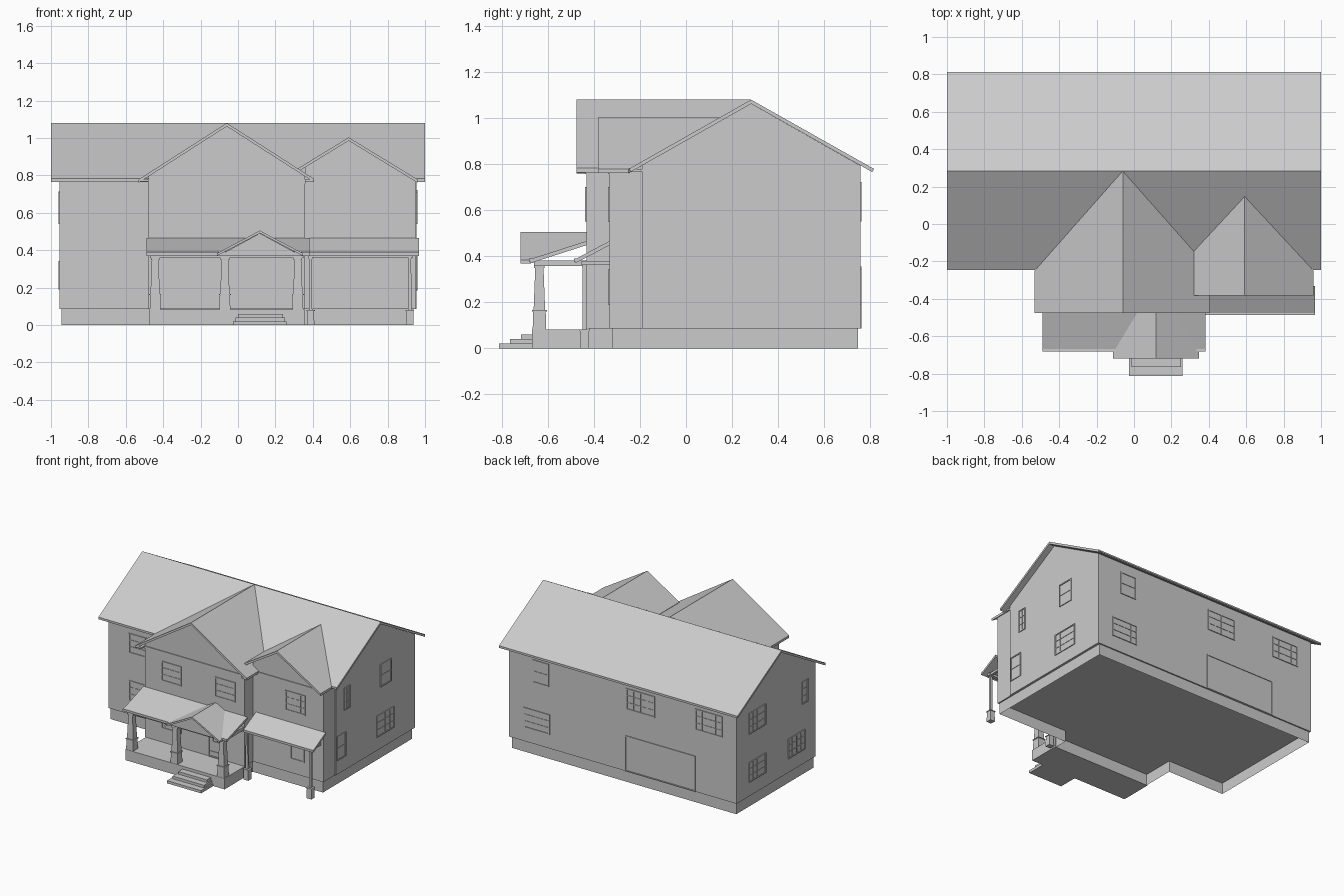
import bpy, bmesh
from mathutils import Vector

if "Cube" in bpy.data.objects:
    bpy.data.objects.remove(bpy.data.objects["Cube"])

grey = bpy.data.materials.new("plain grey")
grey.diffuse_color = (0.6, 0.6, 0.6, 1)
grey.use_nodes = True
grey.node_tree.nodes["Principled BSDF"].inputs["Base Color"].default_value = grey.diffuse_color


def finish(name, bm):
    bmesh.ops.recalc_face_normals(bm, faces=bm.faces)
    me = bpy.data.meshes.new(name)
    bm.to_mesh(me)
    bm.free()
    me.materials.append(grey)
    ob = bpy.data.objects.new(name, me)
    bpy.context.collection.objects.link(ob)
    return ob


def add_prism(bm, pts, offset, closed_start=True):
    """Sweep a polygon along an offset vector."""
    a = [bm.verts.new(p) for p in pts]
    b = [bm.verts.new(Vector(p) + Vector(offset)) for p in pts]
    n = len(a)
    if closed_start:
        bm.faces.new(a)
    bm.faces.new(b[::-1])
    for i in range(n):
        bm.faces.new((a[i], b[i], b[(i + 1) % n], a[(i + 1) % n]))


def prism(name, pts, offset, closed_start=True):
    bm = bmesh.new()
    add_prism(bm, pts, offset, closed_start)
    return finish(name, bm)


def add_box(bm, x0, x1, y0, y1, z0, z1):
    add_prism(bm, [(x0, y0, z0), (x1, y0, z0), (x1, y1, z0), (x0, y1, z0)], (0, 0, z1 - z0))


def boxes(name, *dims):
    bm = bmesh.new()
    for d in dims:
        add_box(bm, *d)
    return finish(name, bm)


# ---- main dimensions
X, YF, YB, FLOOR = 0.955, -0.19, 0.757, 0.085
RIDGE_Y, RIDGE_Z, EAVE_Z, T = 0.283, 1.08, 0.783, 0.018
SLOPE = (RIDGE_Z - EAVE_Z) / 0.525
CX0, CX1, CY = -0.478, 0.357, -0.432     # centre block
RX1, RY = 0.948, -0.332                  # right wing


def main_y(z):
    """Depth at which the front slope of the main roof reaches height z."""
    return RIDGE_Y - (RIDGE_Z - z) / SLOPE


# ---- foundation, open underneath
e = 0.01
prism("foundation", [(-X + e, YF + e, 0), (CX0 + e, YF + e, 0), (CX0 + e, CY + e, 0),
                     (CX1 - e, CY + e, 0), (CX1 - e, RY + e, 0), (RX1 - e, RY + e, 0),
                     (RX1 - e, YB - e, 0), (-X + e, YB - e, 0)], (0, 0, FLOOR), False)

# ---- wall blocks with their gable ends
zt = lambda y: RIDGE_Z - SLOPE * abs(y - RIDGE_Y) - T
prism("main_walls", [(-X, YF, FLOOR), (-X, YB, FLOOR), (-X, YB, zt(YB)),
                     (-X, RIDGE_Y, RIDGE_Z - T), (-X, YF, zt(YF))], (2 * X, 0, 0))


def gable_block(name, x0, x1, yf, xc, zr, slope):
    top = lambda x: zr - T - slope * abs(x - xc)
    prism(name, [(x0, yf, FLOOR), (x1, yf, FLOOR), (x1, yf, top(x1)), (xc, yf, zr - T),
                 (x0, yf, top(x0))], (0, YF - yf, 0))


CS, RS = 0.64, 0.61
gable_block("centre_walls", CX0, CX1, CY, -0.06, RIDGE_Z, CS)
gable_block("right_wing_walls", CX1, RX1, RY, 0.592, 1.003, RS)
boxes("frieze_boards", (CX0 - .004, CX1 + .004, CY - .006, CY, .757, .777),
      (CX1, RX1 + .004, RY - .006, RY, .757, .777))

# ---- roofs: each slope is a thin sheet with vertical edges
down = (0, 0, -T)
for side, y in (("front", -0.242), ("back", 0.81)):
    prism("main_roof_" + side, [(-1, RIDGE_Y, RIDGE_Z), (1, RIDGE_Y, RIDGE_Z),
                                (1, y, EAVE_Z), (-1, y, EAVE_Z)], down)
    boxes("eave_trim_" + side, (-1, 1, y - (.004 if side == "front" else -.0), y + .004, .772, EAVE_Z))


def gable_slope(name, xc, zr, xe, slope, yf):
    ze = zr - slope * abs(xe - xc)
    prism(name, [(xc, yf, zr), (xc, main_y(zr), zr), (xe, main_y(ze), ze), (xe, yf, ze)], down)


gable_slope("centre_roof_left", -0.06, RIDGE_Z, -0.532, CS, -0.476)
gable_slope("centre_roof_right", -0.06, RIDGE_Z, 0.405, CS, -0.476)
gable_slope("right_wing_roof_left", 0.592, 1.003, 0.322, RS, -0.382)
gable_slope("right_wing_roof_right", 0.592, 1.003, 0.96, RS, -0.382)
# small boxed cornices at the gable feet
boxes("cornice_returns", (-0.525, CX0, -0.47, YF, .766, .778), (CX1, .398, -0.47, RY, .766, .778),
      (RX1, .957, -0.376, YF, .766, .778))

# ---- porch floor and steps
boxes("porch_floor", (-0.475, CX1 - .002, -0.668, CY + .01, 0, 0.082))
boxes("porch_steps", *[(-.027 + .014 * i, .26 - .01 * i, -.813 + .048 * i, -.66, 0.02 * i, 0.02 * (i + 1))
                       for i in range(3)])


# ---- porch roofs
def shed(name, x0, x1, yf, yb):
    prism(name, [(x0, yf, .388), (x1, yf, .388), (x1, yb, .466), (x0, yb, .466)], down)
    boxes(name + "_gutter", (x0, x1, yf - .006, yf + .006, .374, .39))


shed("porch_roof", -0.49, 0.382, -0.675, CY)
shed("side_porch_roof", 0.382, 0.968, -0.48, RY)

EX, EZ, ES, EY = 0.117, 0.505, 0.53, -0.718
for side, s in (("left", -1), ("right", 1)):
    prism("entry_roof_" + side,
          [(EX, EY, EZ), (EX, CY, EZ), (EX + s * .074, CY, EZ - .074 * ES),
           (EX + s * .23, -.675, EZ - .23 * ES), (EX + s * .23, EY, EZ - .23 * ES)], (0, 0, -.014))
prism("entry_pediment", [(EX - .2, -.685, .382), (EX + .2, -.685, .382), (EX, -.685, .49)], (0, .03, 0))
boxes("porch_beams", (-.47, .35, -.66, -.62, .357, .382), (-.47, -.43, -.62, CY, .357, .382),
      (.315, .35, -.62, CY, .357, .382))
boxes("side_porch_beam", (.375, .935, -.455, -.43, .362, .38), (.912, .93, -.43, RY, .362, .38))


# ---- columns: pedestal, cap, tapered shaft, capital
def add_taper(bm, x, y, r0, r1, z0, z1):
    ring = [[bm.verts.new((x + sx * r, y + sy * r, z)) for sx, sy in ((-1, -1), (1, -1), (1, 1), (-1, 1))]
            for r, z in ((r0, z0), (r1, z1))]
    for r in ring:
        bm.faces.new(r)
    for i in range(4):
        j = (i + 1) % 4
        bm.faces.new((ring[0][i], ring[0][j], ring[1][j], ring[1][i]))


def column(name, x, y, z0, zp, rp, r0, r1, ztop):
    bm = bmesh.new()
    add_taper(bm, x, y, rp, rp * .95, z0, zp)
    add_taper(bm, x, y, rp * 1.12, rp * 1.12, zp, zp + .006)
    add_taper(bm, x, y, r0, r1, zp + .006, ztop - .012)
    add_taper(bm, x, y, r1 * 1.3, r1 * 1.3, ztop - .012, ztop)
    finish(name, bm)


for i, x in enumerate((-.443, -.07, .32)):
    column("porch_column_%d" % (i + 1), x, -.637, .08, .16, .029, .025, .018, .36)
for i, x in enumerate((.388, .918)):
    column("side_post_%d" % (i + 1), x, -.441, 0, .075, .02, .009, .008, .365)

# ---- windows and doors, placed on a wall by (u along wall, d outward, z)
WALLS = {
    "left_front": (lambda u, d: (u, YF - d)), "centre": (lambda u, d: (u, CY - d)),
    "wing": (lambda u, d: (u, RY - d)), "back": (lambda u, d: (u, YB + d)),
    "right": (lambda u, d: (X + d, u)), "left": (lambda u, d: (-X - d, u)),
}


def panel(bm, wall, u0, u1, z0, z1, d):
    (xa, ya), (xb, yb) = WALLS[wall](u0, -.002), WALLS[wall](u1, d)
    add_box(bm, min(xa, xb), max(xa, xb), min(ya, yb), max(ya, yb), z0, z1)


def window(name, wall, u0, u1, z0, z1, cols, rows):
    bm = bmesh.new()
    w, m = .008, .0025
    panel(bm, wall, u0 + w, u1 - w, z0 + w, z1 - w, .001)          # glass
    for a, b, c, d in ((u0, u0 + w, z0, z1), (u1 - w, u1, z0, z1),
                       (u0 + w, u1 - w, z0, z0 + w), (u0 + w, u1 - w, z1 - w, z1)):
        panel(bm, wall, a, b, c, d, .006)                           # frame
    for i in range(1, cols):
        u = u0 + (u1 - u0) * i / cols
        panel(bm, wall, u - m, u + m, z0 + w, z1 - w, .004)
    for i in range(1, rows):
        z = z0 + (z1 - z0) * i / rows
        panel(bm, wall, u0 + w, u1 - w, z - m, z + m, .0045)
    finish(name, bm)


UP, LOW = (.55, .70), (.19, .342)
for i, (wall, u0, u1, zz, c, r) in enumerate((
        ("left_front", -.78, -.6, UP, 4, 3), ("left_front", -.78, -.6, LOW, 4, 3),
        ("centre", -.34, -.172, UP, 4, 3), ("centre", -.34, -.172, LOW, 4, 3),
        ("centre", .112, .28, UP, 4, 3), ("wing", .63, .8, UP, 4, 3),
        ("wing", .675, .79, LOW, 1, 1),
        ("right", -.095, -.026, (.54, .71), 2, 3), ("right", .34, .47, (.55, .723), 1, 2),
        ("right", -.18, -.075, (.19, .375), 1, 2), ("right", .295, .505, (.185, .347), 4, 3),
        ("left", .41, .61, (.555, .715), 4, 3), ("left", .41, .61, LOW, 4, 3),
        ("left", -.06, .14, LOW, 4, 3), ("left", -.095, -.026, (.54, .71), 2, 3),
        ("back", -.835, -.61, (.555, .715), 4, 3), ("back", -.27, -.03, (.555, .715), 4, 3),
        ("back", .61, .83, LOW, 4, 3), ("back", .62, .755, (.55, .723), 1, 2))):
    window("window_%02d" % (i + 1), wall, u0, u1, *zz, c, r)

window("garage_door", "back", -.61, -.02, FLOOR, .355, 1, 1)
window("front_door", "centre", .055, .18, FLOOR, .345, 1, 1)
window("front_door_glass", "centre", .09, .165, .2, .325, 2, 1)
bm = bmesh.new()
panel(bm, "centre", .075, .165, .122, .13, .006)
finish("door_rail", bm)
